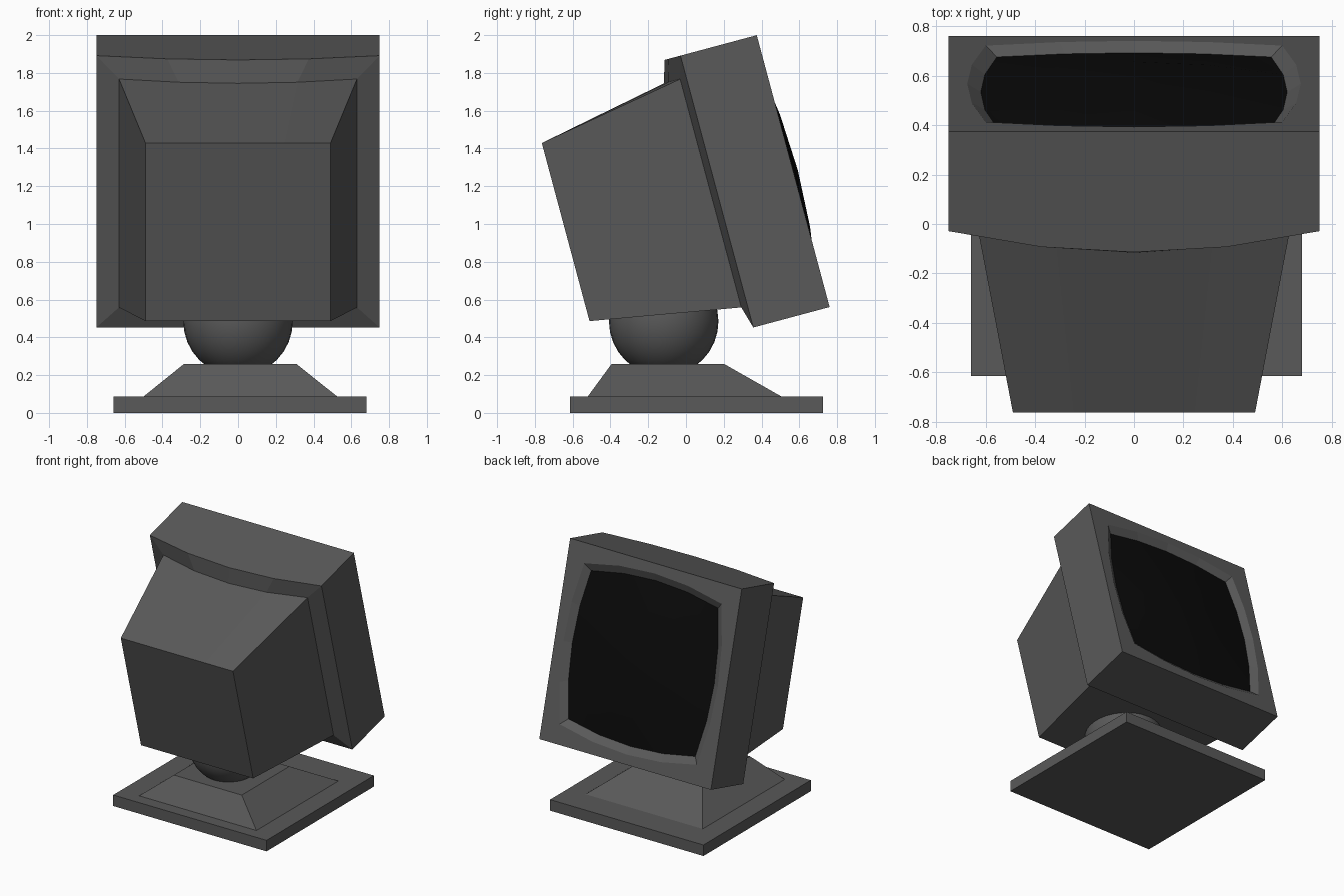
import bpy, bmesh
from math import radians

if "Cube" in bpy.data.objects:
    bpy.data.objects.remove(bpy.data.objects["Cube"])

N = 4  # segments along each side of the casing rings


def material(name, v):
    m = bpy.data.materials.new(name)
    m.diffuse_color = (v, v, v, 1)
    m.use_nodes = True
    m.node_tree.nodes["Principled BSDF"].inputs["Base Color"].default_value = m.diffuse_color
    return m


plastic = material("dark_plastic", 0.1)
glass = material("black_glass", 0.003)


def finish(name, bm, mat):
    bmesh.ops.recalc_face_normals(bm, faces=bm.faces)
    me = bpy.data.meshes.new(name)
    bm.to_mesh(me)
    bm.free()
    me.materials.append(mat)
    ob = bpy.data.objects.new(name, me)
    bpy.context.collection.objects.link(ob)
    return ob


def tilt(ob):
    # local origin is the middle of the bezel face
    ob.location = (0, 0.5675, 1.28)
    ob.rotation_euler.x = radians(15)


def perimeter():
    k = [-1 + 2 * i / N for i in range(N)]
    return ([(a, -1) for a in k] + [(1, a) for a in k] +
            [(-a, 1) for a in k] + [(-1, -a) for a in k])


def barrel(s, t, w, h, bow):
    return s * (w + bow * (1 - t * t)), t * (h + bow * (1 - s * s))


def loft(bm, rings):
    for a, b in zip(rings, rings[1:]):
        n = len(a)
        for i in range(n):
            j = (i + 1) % n
            bm.faces.new((a[i], a[j], b[j], b[i]))


# Monitor casing: back cap, tapered body, bulged collar, bezel, opening, recess
# columns: half width, half height, depth, outward bow, backward bulge on top
sections = [
    (0.49, 0.488, -1.247, 0, 0),
    (0.63, 0.626, -0.452, 0, 0.088),
    (0.75, 0.745, -0.418, 0, 0.088),
    (0.75, 0.745, 0, 0, 0),
    (0.60, 0.597, 0, 0.075, 0),
    (0.555, 0.55, -0.035, 0.065, 0),
]
bm = bmesh.new()
rings = []
for w, h, depth, bow, bulge in sections:
    ring = []
    for s, t in perimeter():
        x, z = barrel(s, t, w, h, bow)
        y = depth - (bulge * (1 - s * s) if t == 1 else 0)
        ring.append(bm.verts.new((x, y, z)))
    rings.append(ring)
loft(bm, rings)
bm.faces.new(rings[0])
tilt(finish("monitor_casing", bm, plastic))

# Domed screen
bm = bmesh.new()
bmesh.ops.create_grid(bm, x_segments=N, y_segments=N, size=1)
for v in bm.verts:
    s, t = v.co.x, v.co.y
    x, z = barrel(s, t, 0.555, 0.55, 0.065)
    v.co = (x, -0.035 + 0.06 * (1 - s * s) * (1 - t * t), z)
screen = finish("screen", bm, glass)
for p in screen.data.polygons:
    p.use_smooth = True
if screen.data.polygons[0].normal.y < 0:
    screen.data.flip_normals()
tilt(screen)


# Stand: plate and pedestal as lofted rectangles (x0, x1, y0, y1, z)
def block(name, rects):
    bm = bmesh.new()
    rs = [[bm.verts.new(p) for p in
           ((x0, y0, z), (x1, y0, z), (x1, y1, z), (x0, y1, z))]
          for x0, x1, y0, y1, z in rects]
    loft(bm, rs)
    bm.faces.new(rs[0])
    bm.faces.new(rs[-1])
    finish(name, bm, plastic)


block("base_plate", [(-0.66, 0.68, -0.615, 0.725, 0),
                     (-0.66, 0.68, -0.615, 0.725, 0.087)])
block("pedestal", [(-0.50, 0.525, -0.52, 0.505, 0.087),
                   (-0.285, 0.308, -0.393, 0.20, 0.26)])

# Swivel ball
bm = bmesh.new()
bmesh.ops.create_uvsphere(bm, u_segments=32, v_segments=16, radius=0.29)
ball = finish("swivel_ball", bm, plastic)
ball.location = (0, -0.118, 0.485)
for p in ball.data.polygons:
    p.use_smooth = True
